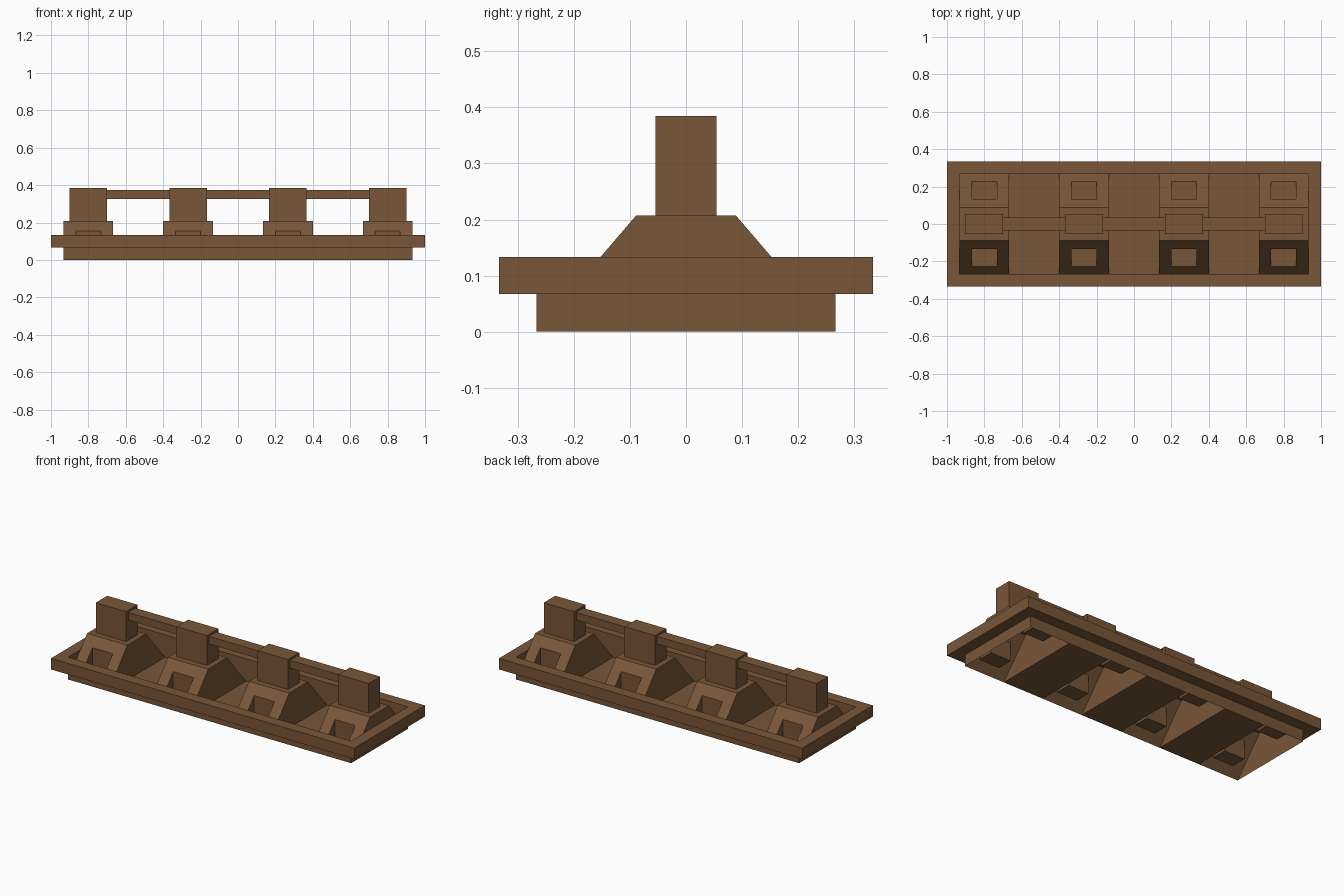
import bpy, bmesh

if "Cube" in bpy.data.objects:
    bpy.data.objects.remove(bpy.data.objects["Cube"])

brown = bpy.data.materials.new("brown")
brown.diffuse_color = (0.19, 0.095, 0.04, 1)
brown.use_nodes = True
brown.node_tree.nodes["Principled BSDF"].inputs["Base Color"].default_value = brown.diffuse_color

TX, TY = 0.933, 0.267             # tray half size
RIM0, RIM1 = 0.067, 0.133         # rim bottom / top
TOP_Y, TOP_Z = 0.089, 0.207       # flat top of each pedestal
CENTRES = (-0.8, -0.267, 0.267, 0.8)
HW = 0.133                        # pedestal half width


def make(name, faces):
    bm = bmesh.new()
    for pts in faces:
        bm.faces.new([bm.verts.new(p) for p in pts])
    bmesh.ops.remove_doubles(bm, verts=bm.verts, dist=1e-5)
    bmesh.ops.recalc_face_normals(bm, faces=bm.faces)
    me = bpy.data.meshes.new(name)
    bm.to_mesh(me)
    bm.free()
    me.materials.append(brown)
    ob = bpy.data.objects.new(name, me)
    bpy.context.collection.objects.link(ob)
    return ob


def box(name, x0, x1, y0, y1, z0, z1):
    ring = [(x0, y0), (x1, y0), (x1, y1), (x0, y1)]
    faces = [[(x, y, z) for x, y in ring] for z in (z0, z1)]
    for a, b in zip(ring, ring[1:] + ring[:1]):
        faces.append([(*a, z0), (*b, z0), (*b, z1), (*a, z1)])
    return make(name, faces)


def loop_band(profile):
    """Sweep (half x, half y, z) profile segments round the rectangle."""
    faces = []
    corners = [(-1, -1), (1, -1), (1, 1), (-1, 1)]
    for p, q in profile:
        for a, b in zip(corners, corners[1:] + corners[:1]):
            faces.append([(c[0] * r[0], c[1] * r[1], r[2])
                          for c, r in ((a, p), (b, p), (b, q), (a, q))])
    return faces


# Overhanging rim and thin tray wall below it
rim = [(TX, TY, RIM0), (1, 0.333, RIM0), (1, 0.333, RIM1), (TX, TY, RIM1)]
make("rim", loop_band(list(zip(rim, rim[1:] + rim[:1]))))
make("tray_wall", loop_band([((TX, TY, 0), (TX, TY, RIM0))]))

# Tray floor panels between the hollow pedestals
for a, b in zip(CENTRES, CENTRES[1:]):
    make("floor_panel", [[(a + HW, -TY, 0), (b - HW, -TY, 0),
                          (b - HW, TY, 0), (a + HW, TY, 0)]])


def slope_z(y):
    return (TY - y) / (TY - TOP_Y) * TOP_Z


def slope_y(z):
    return TY - z / TOP_Z * (TY - TOP_Y)


def pedestal(cx):
    xs = [cx - HW, cx - 0.067, cx + 0.067, cx + HW]
    ys = [TY, 0.227, 0.133, TOP_Y]
    faces = [[(xs[0], -TOP_Y, TOP_Z), (xs[3], -TOP_Y, TOP_Z),
              (xs[3], TOP_Y, TOP_Z), (xs[0], TOP_Y, TOP_Z)]]
    for s in (-1, 1):
        # sloped face with a window in the middle cell
        for i in range(3):
            for j in range(3):
                if (i, j) != (1, 1):
                    faces.append([(xs[m], s * ys[n], slope_z(ys[n])) for m, n in
                                  ((i, j), (i + 1, j), (i + 1, j + 1), (i, j + 1))])
        # notch: flat floor, upright back, triangular cheeks
        y0, y1 = ys[1], ys[2]
        z0, z1 = slope_z(y0), slope_z(y1)
        l, r = xs[1], xs[2]
        faces.append([(l, s * y0, z0), (r, s * y0, z0), (r, s * y1, z0), (l, s * y1, z0)])
        faces.append([(l, s * y1, z0), (r, s * y1, z0), (r, s * y1, z1), (l, s * y1, z1)])
        for x in (l, r):
            faces.append([(x, s * y0, z0), (x, s * y1, z0), (x, s * y1, z1)])
    # side walls; the outermost ones start above the rim
    for x in (xs[0], xs[3]):
        zb = RIM1 if abs(x) > 0.9 else 0
        yb = slope_y(zb)
        faces.append([(x, -yb, zb), (x, yb, zb), (x, TOP_Y, TOP_Z), (x, -TOP_Y, TOP_Z)])
    make("pedestal", faces)


for cx in CENTRES:
    pedestal(cx)
    box("post", cx - 0.1, cx + 0.1, -0.054, 0.054, TOP_Z, 0.385)

# Rail between the posts
for a, b in zip(CENTRES, CENTRES[1:]):
    box("rail", a + 0.1, b - 0.1, -0.034, 0.034, 0.327, 0.373)
